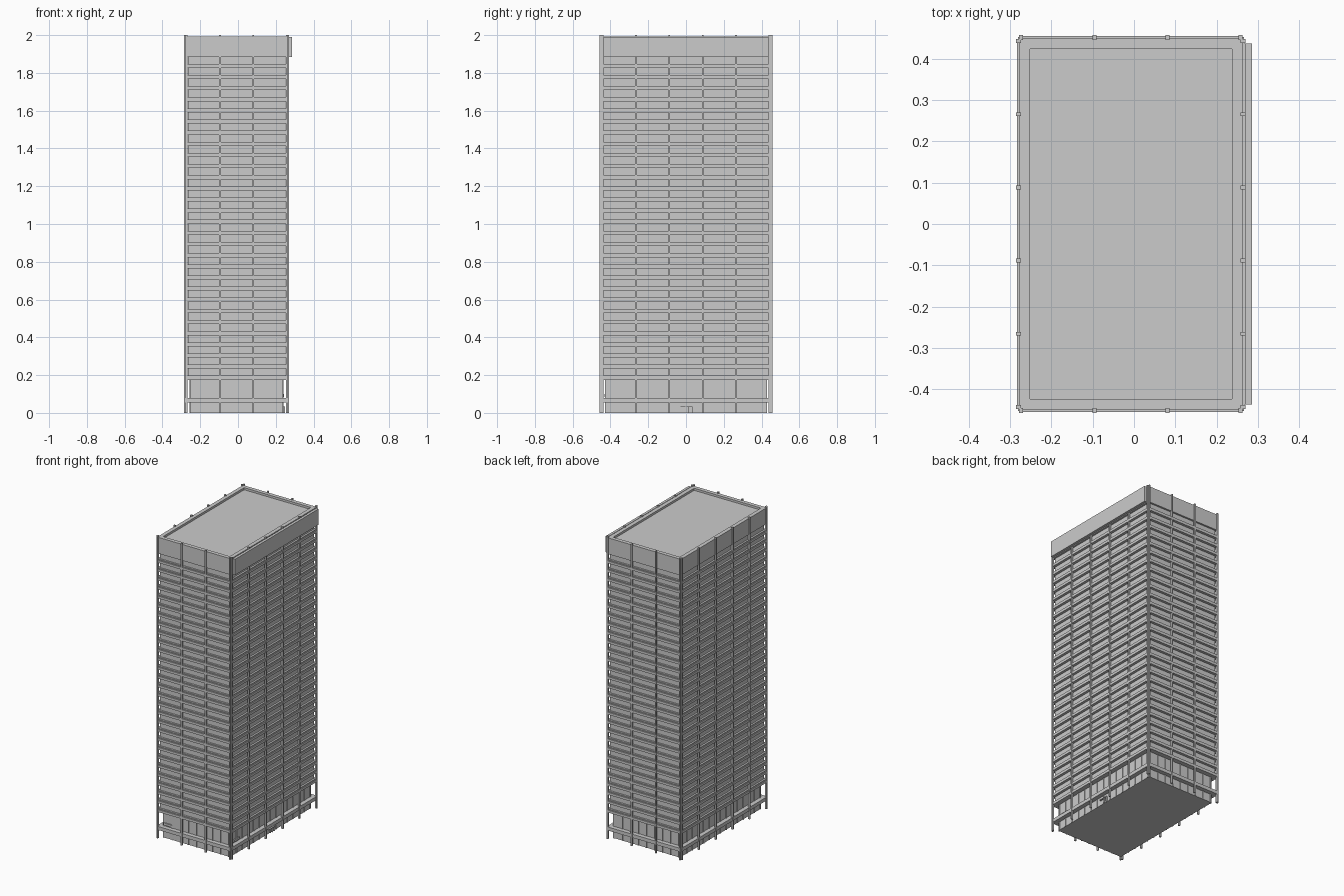
import bpy, bmesh

if "Cube" in bpy.data.objects:
    bpy.data.objects.remove(bpy.data.objects["Cube"])

# Tower outer envelope (column faces)
X0, X1, Y = -0.285, 0.27, 0.457
CX = (X0 + X1) / 2
BAY = 0.177
FLOORS = 29
Z_LOW, Z_BAND, Z_TOP = 0.175, 1.885, 1.992
STEP = (Z_BAND - Z_LOW) / FLOORS


def add_boxes(name, boxes):
    """One object from (x0, x1, y0, y1, z0, z1) boxes."""
    bm = bmesh.new()
    for x0, x1, y0, y1, z0, z1 in boxes:
        verts = bmesh.ops.create_cube(bm, size=1)["verts"]
        for v in verts:
            v.co.x = x1 if v.co.x > 0 else x0
            v.co.y = y1 if v.co.y > 0 else y0
            v.co.z = z1 if v.co.z > 0 else z0
    mesh = bpy.data.meshes.new(name)
    bm.to_mesh(mesh)
    bm.free()
    obj = bpy.data.objects.new(name, mesh)
    bpy.context.collection.objects.link(obj)
    return obj


def inset(d, z0, z1):
    """Solid block set back from the envelope by d."""
    return (X0 + d, X1 - d, -Y + d, Y - d, z0, z1)


def ring(d, t, z0, z1):
    """Four walls of thickness t, set back by d."""
    a, b, c = X0 + d, X1 - d, Y - d
    return [(a, b, -c, -c + t, z0, z1), (a, b, c - t, c, z0, z1),
            (a, a + t, -c + t, c - t, z0, z1), (b - t, b, -c + t, c - t, z0, z1)]


def facade_strips(xs, ys, half, d0, d1, z0, z1):
    """Vertical strips on all four sides, between depths d0 and d1."""
    out = []
    for x in xs:
        out.append((x - half, x + half, -Y + d0, -Y + d1, z0, z1))
        out.append((x - half, x + half, Y - d1, Y - d0, z0, z1))
    for y in ys:
        out.append((X0 + d0, X0 + d1, y - half, y + half, z0, z1))
        out.append((X1 - d1, X1 - d0, y - half, y + half, z0, z1))
    return out


# Recessed lobby storeys, window wall and roof
add_boxes("lobby_walls", [inset(0.033, 0, Z_LOW)])
add_boxes("window_wall", [inset(0.019, Z_LOW, Z_BAND)])
add_boxes("roof_deck", [inset(0.03, Z_BAND, 1.978)])

# Solid top band forming the parapet
add_boxes("parapet_band", ring(0.007, 0.026, Z_BAND, Z_TOP))

# Projecting spandrel at every floor, stopping short of the notched corners
spandrels = []
for i in range(FLOORS):
    z = Z_LOW + i * STEP
    spandrels += ring(0.007, 0.014, z, z + 0.022)
    e = 0.011
    for s in (-1, 1):
        ya, yb = sorted((s * (Y - 0.002), s * (Y - 0.008)))
        spandrels.append((X0 + e, X1 - e, ya, yb, z, z + 0.016))
    for xa, xb in ((X0 + 0.002, X0 + 0.008), (X1 - 0.008, X1 - 0.002)):
        spandrels.append((xa, xb, -Y + e, Y - e, z, z + 0.016))
add_boxes("floor_spandrels", spandrels)

# Full-height columns on the bay grid, doubled at the corners
col_x = [CX + (i - 1.5) * BAY for i in range(4)]
col_y = [(i - 2.5) * BAY for i in range(6)]
add_boxes("columns", facade_strips(col_x, col_y, 0.0048, 0, 0.012, 0, 2.0))

# Ledge around the base
add_boxes("base_ledge", [inset(0.004, 0.055, 0.078)])

# Lobby mullions, three per bay
mull_x = [CX + (i - 4) * BAY / 3 for i in range(9)]
mull_y = [(i - 7) * BAY / 3 for i in range(15)]
add_boxes("lobby_mullions",
          facade_strips(mull_x, mull_y, 0.003, 0.029, 0.036, 0, Z_LOW))

# Large blank panel across the top of the right side
add_boxes("top_panel", [(0.268, 0.285, -0.437, 0.437, 1.885, 1.99)])

# Small blank plates on the lobby wall
add_boxes("wall_plates", [
    (-0.245, -0.183, -Y + 0.026, -Y + 0.034, 0.085, 0.1),
    (X1 - 0.034, X1 - 0.026, -0.39, -0.328, 0.085, 0.1),
])

# Entrance on the right side: canopy bar and door frame
xa, xb = X1 - 0.034, X1 - 0.022
add_boxes("entrance", [
    (xa, xb, -0.028, 0.035, 0.03, 0.034),
    (xa, xb, 0.01, 0.014, 0, 0.03),
    (xa, xb, 0.031, 0.035, 0, 0.03),
])
